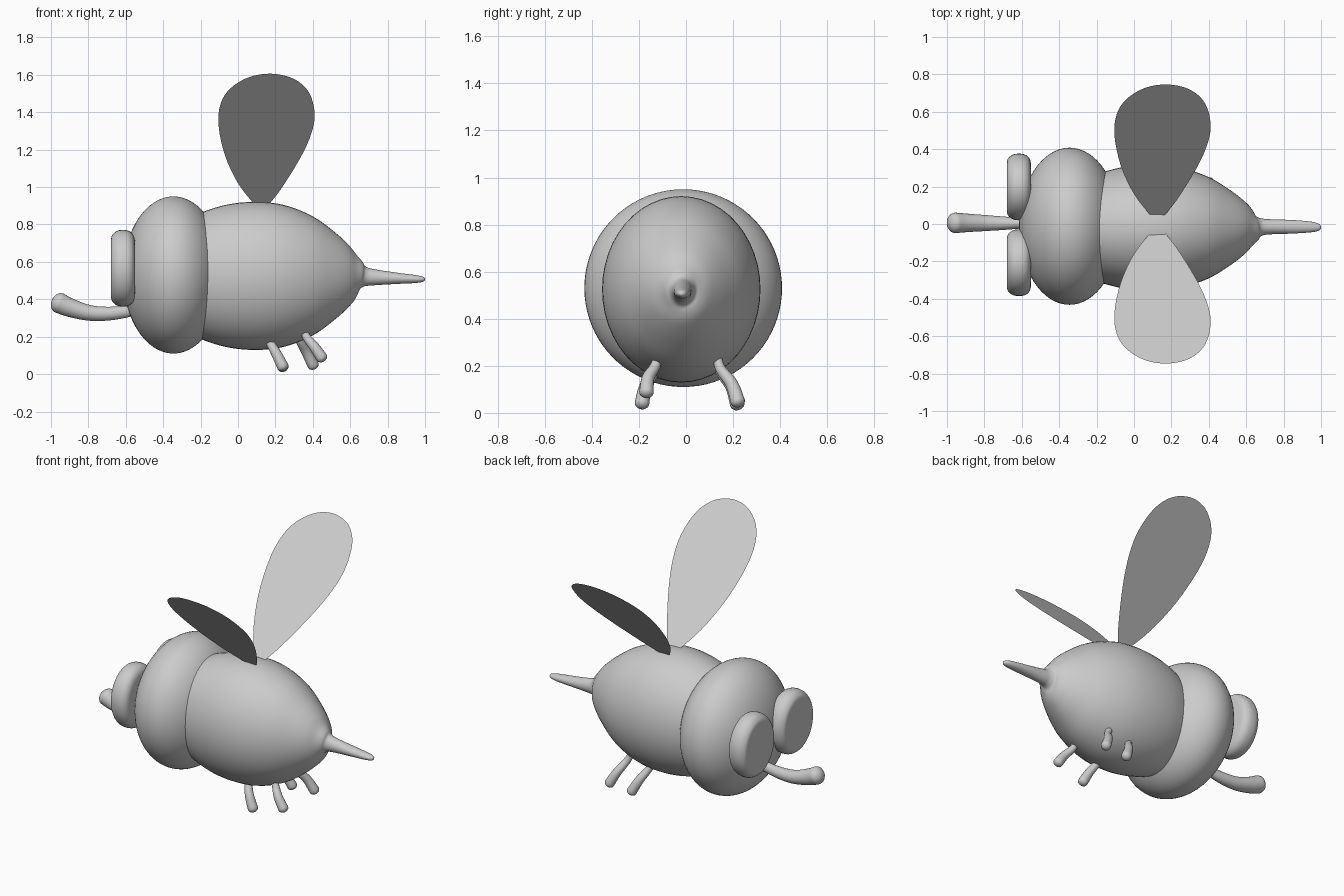
import bpy, bmesh, math
from mathutils import Vector

if "Cube" in bpy.data.objects:
    bpy.data.objects.remove(bpy.data.objects["Cube"])


def spline(pts, steps, closed=False):
    """Catmull-Rom interpolation of equal-length tuples."""
    n, out = len(pts), []
    for i in range(n if closed else n - 1):
        if closed:
            q = [pts[(i + k) % n] for k in (-1, 0, 1, 2)]
        else:
            q = [pts[max(0, min(n - 1, i + k))] for k in (-1, 0, 1, 2)]
        for s in range(steps):
            t = s / steps
            out.append(tuple(0.5 * (2 * b + (c - a) * t + (2 * a - 5 * b + 4 * c - d) * t * t
                                    + (3 * b - a - 3 * c + d) * t ** 3) for a, b, c, d in zip(*q)))
    if not closed:
        out.append(tuple(pts[-1]))
    return out


def finish(name, bm, smooth=True):
    me = bpy.data.meshes.new(name)
    bm.to_mesh(me)
    bm.free()
    ob = bpy.data.objects.new(name, me)
    bpy.context.collection.objects.link(ob)
    if smooth:
        bpy.ops.object.select_all(action='DESELECT')
        ob.select_set(True)
        bpy.context.view_layer.objects.active = ob
        bpy.ops.object.shade_smooth_by_angle(angle=math.radians(50))
    return ob


def loft(name, pts, sides=32, steps=5, round_end=False):
    """Skin oval rings along a path of (x, y, z, side radius, height radius)."""
    rings = spline(pts, steps)
    if round_end:
        a, b = Vector(rings[-2][:3]), Vector(rings[-1][:3])
        t, r = (b - a).normalized(), rings[-1][3]
        for ang in (25, 50, 70, 83):
            c = b + t * r * 0.75 * math.sin(math.radians(ang))
            k = math.cos(math.radians(ang)) * r
            rings.append((*c, k, k))
    bm, prev = bmesh.new(), None
    for i, ring in enumerate(rings):
        a, b = rings[max(0, i - 1)], rings[min(len(rings) - 1, i + 1)]
        t = (Vector(b[:3]) - Vector(a[:3])).normalized()
        v = t.cross(Vector((0, 1, 0))).normalized()
        u = v.cross(t)
        cur = []
        for s in range(sides):
            w = 2 * math.pi * s / sides
            cur.append(bm.verts.new(Vector(ring[:3]) + u * ring[3] * math.cos(w) + v * ring[4] * math.sin(w)))
        if prev:
            for s in range(sides):
                e = (s + 1) % sides
                bm.faces.new((prev[s], prev[e], cur[e], cur[s]))
        else:
            bm.faces.new(cur[::-1])
        prev = cur
    bm.faces.new(prev)
    bmesh.ops.recalc_face_normals(bm, faces=bm.faces)
    return finish(name, bm)


# Head: flattened ball
bm = bmesh.new()
bmesh.ops.create_uvsphere(bm, u_segments=64, v_segments=40, radius=1)
head = finish("head", bm)
head.scale = (0.27, 0.42, 0.42)
head.location = (-0.345, -0.012, 0.53)

# Abdomen drawn out into the stinger
profile = [(-0.40, 0.22), (-0.30, 0.295), (-0.18, 0.345), (-0.05, 0.383), (0.1, 0.396),
           (0.25, 0.378), (0.4, 0.318), (0.52, 0.232), (0.6, 0.157), (0.645, 0.095)]
body = [(x, -0.02, 0.525, r * 0.85, r) for x, r in profile]
body += [(0.672, -0.017, 0.522, 0.051, 0.057), (0.72, -0.015, 0.518, 0.041, 0.044),
         (0.85, -0.015, 0.512, 0.036, 0.03), (0.95, -0.016, 0.508, 0.028, 0.021),
         (0.99, -0.018, 0.507, 0.017, 0.013), (1.0, -0.018, 0.507, 0.004, 0.004)]
loft("abdomen_and_stinger", body, sides=48)

# Eyes: thick discs with rounded rims
rim = [(-0.679, 0.74), (-0.675, 0.84), (-0.66, 0.93), (-0.64, 0.985), (-0.615, 1.0),
       (-0.59, 0.985), (-0.57, 0.93), (-0.557, 0.84), (-0.552, 0.74)]
for side, y in (("left", 0.198), ("right", -0.207)):
    loft(side + "_eye", [(x, y, 0.566, 0.178 * k, 0.205 * k) for x, k in rim], sides=40, steps=3)

# Proboscis
loft("proboscis", [(-0.48, 0.005, 0.365, 0.022, 0.03), (-0.60, 0.004, 0.335, 0.028, 0.033),
                   (-0.70, 0.004, 0.323, 0.036, 0.037), (-0.80, 0.005, 0.328, 0.043, 0.042),
                   (-0.90, 0.006, 0.356, 0.05, 0.05), (-0.957, 0.006, 0.381, 0.055, 0.055)],
     sides=24, round_end=True)

# Legs: start inside the body, widen to rounded feet
legs = {"right_front_leg": ((0.165, -0.132, 0.18), (0.24, -0.187, 0.04)),
        "right_back_leg": ((0.365, -0.13, 0.20), (0.448, -0.168, 0.088)),
        "left_front_leg": ((0.165, 0.145, 0.18), (0.242, 0.218, 0.036)),
        "left_back_leg": ((0.325, 0.145, 0.19), (0.402, 0.22, 0.048))}
for name, (top, foot) in legs.items():
    a, b = Vector(top), Vector(foot)
    mid = (a + b) / 2 + Vector((0, math.copysign(0.012, b.y), 0.004))
    inner = a + Vector((-0.03, -math.copysign(0.015, b.y), 0.07))
    loft(name, [(*inner, 0.018, 0.018), (*a, 0.022, 0.022), (*mid, 0.027, 0.027), (*b, 0.031, 0.031)],
         sides=16, steps=4, round_end=True)

# Wings: flat teardrop sheets raised at 45 degrees
outline = [(0.165, 0.047), (0.23, 0.13), (0.33, 0.29), (0.39, 0.42), (0.41, 0.53), (0.38, 0.645),
           (0.30, 0.718), (0.18, 0.746), (0.06, 0.728), (-0.04, 0.668), (-0.093, 0.585),
           (-0.104, 0.47), (-0.07, 0.31), (0.0, 0.16), (0.085, 0.05)]
for side, s in (("left", 1), ("right", -1)):
    bm = bmesh.new()
    pts = spline(outline, 4)
    face = bm.faces.new([bm.verts.new((x, s * y, y + 0.86)) for x, y in pts])
    face.normal_update()
    if face.normal.z < 0:
        face.normal_flip()
    finish(side + "_wing", bm, smooth=False)
